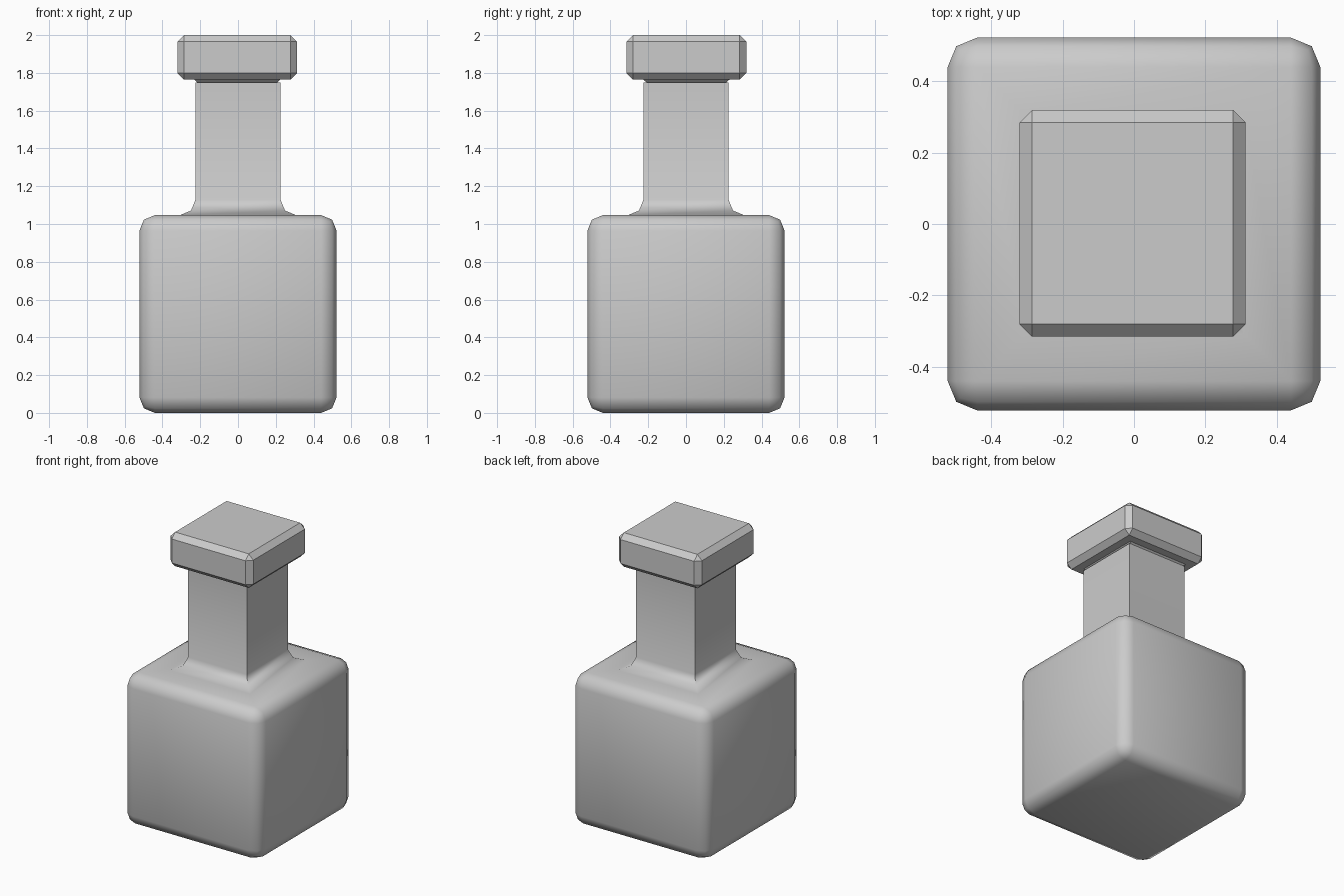
import bpy
import bmesh
import math

default_cube = bpy.data.objects.get("Cube")
if default_cube:
    bpy.data.objects.remove(default_cube, do_unlink=True)

grey = bpy.data.materials.new("plain grey")
grey.use_nodes = True
colour = (0.6, 0.6, 0.6, 1)
grey.diffuse_color = colour
grey.node_tree.nodes["Principled BSDF"].inputs["Base Color"].default_value = colour


def make_object(name, bm):
    mesh = bpy.data.meshes.new(name)
    bmesh.ops.recalc_face_normals(bm, faces=bm.faces)
    bm.to_mesh(mesh)
    bm.free()
    mesh.materials.append(grey)
    obj = bpy.data.objects.new(name, mesh)
    bpy.context.collection.objects.link(obj)
    return obj


def add_box(bm, half, bottom, top):
    verts = bmesh.ops.create_cube(bm, size=1)["verts"]
    for v in verts:
        v.co.x *= 2 * half
        v.co.y *= 2 * half
        v.co.z = top if v.co.z > 0 else bottom
    return verts


# Bottle: square body with a neck extruded from its top, edges rounded
BODY, SHOULDER, NECK, LIP = 0.522, 1.047, 0.225, 1.75
bm = bmesh.new()
add_box(bm, BODY, 0, SHOULDER)
top = max(bm.faces, key=lambda f: f.calc_center_median().z)
bmesh.ops.inset_region(bm, faces=[top], thickness=BODY - NECK, use_even_offset=True)
neck = bmesh.ops.extrude_discrete_faces(bm, faces=[top])["faces"][0]
for v in neck.verts:
    v.co.z = LIP


def is_rounded(edge):
    # Leave the lip and the flat shoulder diagonals alone
    a, b = (v.co for v in edge.verts)
    at_lip = min(a.z, b.z) > LIP - 0.01
    return not at_lip and edge.calc_face_angle(0) > math.radians(30)


bmesh.ops.bevel(bm, geom=[e for e in bm.edges if is_rounded(e)], offset=0.082,
                offset_type='OFFSET', segments=2, profile=0.5, affect='EDGES')
bottle = make_object("bottle", bm)
bpy.context.view_layer.objects.active = bottle
bottle.select_set(True)
bpy.ops.object.shade_smooth_by_angle(angle=math.radians(60))
bottle.select_set(False)

# Stopper: chamfered block
bm = bmesh.new()
add_box(bm, 0.317, 1.764, 2.0)
bmesh.ops.bevel(bm, geom=bm.edges[:], offset=0.035, offset_type='OFFSET',
                segments=1, affect='EDGES')
stopper = make_object("stopper", bm)
stopper.location = (-0.004, 0.002, 0)

# Plug joining the stopper to the neck
bm = bmesh.new()
for v in add_box(bm, 0.2, 1.74, 1.775):
    if v.co.z > LIP:
        v.co.x *= 1.2
        v.co.y *= 1.2
plug = make_object("stopper_plug", bm)
plug.location = stopper.location
